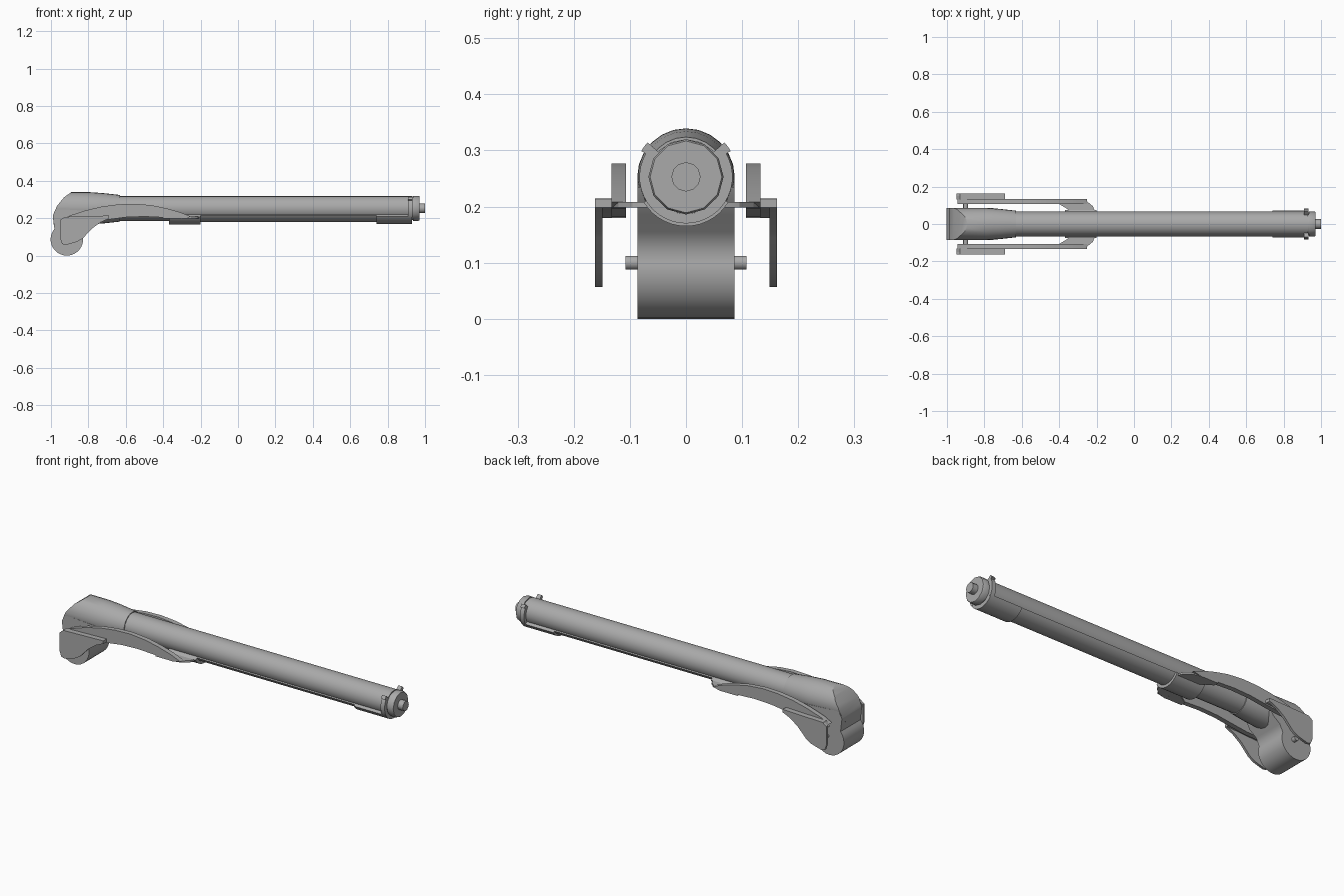
import bpy, bmesh, math
from mathutils import Vector

cube = bpy.data.objects.get("Cube")
if cube:
    bpy.data.objects.remove(cube, do_unlink=True)

grey = bpy.data.materials.new("mid grey")
grey.use_nodes = True
grey.diffuse_color = (0.4, 0.4, 0.4, 1)
grey.node_tree.nodes["Principled BSDF"].inputs["Base Color"].default_value = (0.4, 0.4, 0.4, 1)

AXIS_Z = 0.253


def finish(bm, name, angle=40):
    bmesh.ops.recalc_face_normals(bm, faces=bm.faces)
    mesh = bpy.data.meshes.new(name)
    bm.to_mesh(mesh)
    bm.free()
    mesh.materials.append(grey)
    ob = bpy.data.objects.new(name, mesh)
    bpy.context.collection.objects.link(ob)
    bpy.ops.object.select_all(action='DESELECT')
    ob.select_set(True)
    bpy.context.view_layer.objects.active = ob
    bpy.ops.object.shade_smooth_by_angle(angle=math.radians(angle))
    return ob


def loft(bm, rings):
    """Skin closed rings of points and cap both ends."""
    loops = [[bm.verts.new(p) for p in r] for r in rings]
    n = len(loops[0])
    for a, b in zip(loops, loops[1:]):
        for i in range(n):
            bm.faces.new((a[i], a[(i + 1) % n], b[(i + 1) % n], b[i]))
    bm.faces.new(loops[0])
    bm.faces.new(loops[-1])


def turned(name, stations, n=16):
    """Round body along x from (x, radius) stations."""
    bm = bmesh.new()
    turn = [math.tau * i / n for i in range(n)]
    loft(bm, [[(x, r * math.cos(t), AXIS_Z + r * math.sin(t)) for t in turn] for x, r in stations])
    return bm


def side_prism(name, profile, y0, y1, angle=40):
    """Extrude an (x, z) profile between two y values."""
    bm = bmesh.new()
    loft(bm, [[(x, y, z) for x, z in profile] for y in (y0, y1)])
    return finish(bm, name, angle)


def arc_shell(name, x0, x1, inner, outer, start, end, n=14):
    """Curved channel around the tube axis; angles in degrees."""
    bm = bmesh.new()
    angles = [math.radians(start + (end - start) * i / n) for i in range(n + 1)]
    section = [(outer, t) for t in angles] + [(inner, t) for t in reversed(angles)]
    loft(bm, [[(x, r * math.cos(t), AXIS_Z + r * math.sin(t)) for r, t in section] for x in (x0, x1)])
    return finish(bm, name)


# Main tube, end cap and end pin
finish(turned("tube", [(-0.64, 0.067), (0.93, 0.067)]), "tube")
finish(turned("cap", [(0.915, 0.062), (0.935, 0.062), (0.935, 0.067), (0.965, 0.067), (0.97, 0.064)], 12), "end_cap")
finish(turned("pin", [(0.965, 0.026), (1.0, 0.026)], 12), "end_pin")

# Head of the handle: a flared round body trimmed by a curved back
bm = turned("head", [(-1.0, 0.087), (-0.79, 0.086), (-0.72, 0.081), (-0.63, 0.071)], 24)
back = [(-0.89, 0.34), (-0.93, 0.312), (-0.968, 0.265), (-0.99, 0.215), (-0.985, 0.165)]
for (xa, za), (xb, zb) in zip(back, back[1:]):
    cut = bmesh.ops.bisect_plane(bm, geom=bm.verts[:] + bm.edges[:] + bm.faces[:],
                                 plane_co=(xa, 0, za), plane_no=Vector((zb - za, 0, xa - xb)),
                                 clear_outer=True)
    edges = [e for e in cut["geom_cut"] if isinstance(e, bmesh.types.BMEdge)]
    bmesh.ops.holes_fill(bm, edges=edges, sides=0)
finish(bm, "handle_head")

# Rounded lower lobe of the handle with its neck
lobe = [(-0.915 + 0.087 * math.cos(math.radians(a)), 0.087 + 0.087 * math.sin(math.radians(a)))
        for a in range(140, 385, 12)]
lobe += [(-0.815, 0.155), (-0.775, 0.185), (-0.75, 0.235), (-0.97, 0.25), (-0.99, 0.215)]
side_prism("handle_lobe", lobe, -0.086, 0.086)

# Cradle under the tube, with thicker sleeves at each end
arc_shell("cradle", -0.37, 0.92, 0.066, 0.073, 211, 329)
arc_shell("front_sleeve", 0.74, 0.93, 0.066, 0.083, 211, 329)
arc_shell("fork_sleeve", -0.37, -0.2, 0.066, 0.088, 211, 329)

# Thin rounded yoke that joins both arms to the sleeve
bm = bmesh.new()
outline = [(-0.34, -0.07), (-0.4, -0.107), (-0.4, -0.133), (-0.3, -0.133),
           (-0.25, -0.12), (-0.22, -0.095), (-0.205, -0.06)]
outline += [(x, -y) for x, y in reversed(outline)]
loft(bm, [[(x, y, z) for x, y in outline] for z in (0.198, 0.208)])
finish(bm, "fork_yoke", 25)

arm = [(-0.945, 0.19), (-0.9, 0.214), (-0.82, 0.24), (-0.73, 0.262), (-0.64, 0.274), (-0.55, 0.277),
       (-0.46, 0.269), (-0.38, 0.252), (-0.31, 0.232), (-0.25, 0.208), (-0.3, 0.197), (-0.4, 0.204),
       (-0.5, 0.209), (-0.6, 0.205), (-0.69, 0.193), (-0.78, 0.182), (-0.93, 0.18)]
paddle = [(-0.95, 0.19), (-0.93, 0.205), (-0.69, 0.212), (-0.69, 0.198), (-0.735, 0.178), (-0.78, 0.145),
          (-0.83, 0.092), (-0.86, 0.074), (-0.92, 0.057), (-0.94, 0.062), (-0.95, 0.09)]
flange = [(-0.95, 0.18), (-0.93, 0.207), (-0.69, 0.214), (-0.69, 0.198), (-0.92, 0.185)]
for s, side in ((1, "left"), (-1, "right")):
    side_prism(side + "_arm", arm, s * 0.107, s * 0.133)
    side_prism(side + "_paddle", paddle, s * 0.149, s * 0.162)
    side_prism(side + "_paddle_flange", flange, s * 0.13, s * 0.162)
    # Pivot stub on the lobe
    stub = [(-0.9 + 0.013 * math.cos(k * math.tau / 10), 0.1 + 0.013 * math.sin(k * math.tau / 10))
            for k in range(10)]
    side_prism(side + "_pivot", stub, s * 0.08, s * 0.108)
    # Clip prong that grips the end of the tube
    a, b = (-35, 42) if s > 0 else (215, 138)
    arc_shell(side + "_clip", 0.908, 0.932, 0.064, 0.083, a, b, 8)
    arc_shell(side + "_clip_tip", 0.908, 0.932, 0.075, 0.092, b - s * 12, b, 3)
